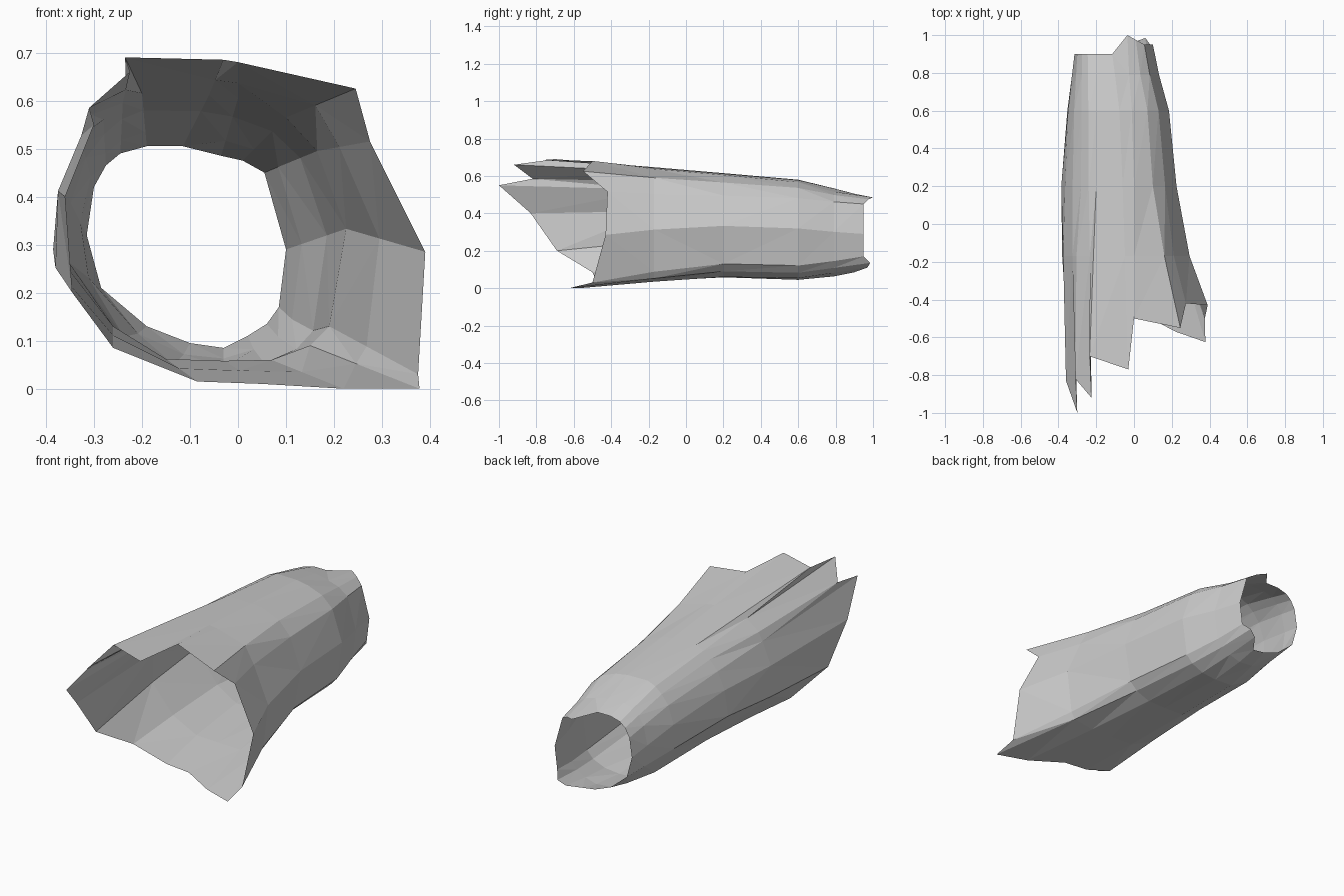
import bpy
import bmesh
from mathutils import Vector

if "Cube" in bpy.data.objects:
    bpy.data.objects.remove(bpy.data.objects["Cube"])

# Torn front lip (x, y, z), clockwise seen from the front, starting at the top left
lip = [(-.235, -.70, .69), (-.03, -.77, .685), (0, -.50, .68), (.245, -.55, .625),
       (.275, -.42, .515), (.39, -.43, .285), (.375, -.50, .03), (.378, -.625, 0),
       (.22, -.57, 0), (.05, -.48, .01), (-.085, -.47, .015), (-.26, -.50, .085),
       (-.345, -.69, .20), (-.36, -.83, .40), (-.30, -1.0, .55), (-.31, -.82, .585),
       (-.225, -.92, .66)]

# Cross-section (x, z) at mid length, same order
middle = [(-.20, .615), (-.06, .612), (0, .605), (.10, .565), (.165, .495), (.225, .333),
          (.19, .13), (.15, .09), (.07, .06), (-.03, .058), (-.15, .062), (-.26, .13),
          (-.385, .29), (-.365, .42), (-.325, .51), (-.28, .56), (-.24, .595)]

# Narrow back rim (x, z), same order
rim = [(-.19, .505), (-.115, .505), (-.035, .485), (.01, .475), (.055, .45), (.10, .29),
       (.085, .17), (.06, .135), (.02, .11), (-.03, .085), (-.10, .095), (-.19, .13),
       (-.285, .21), (-.315, .32), (-.30, .42), (-.275, .465), (-.245, .49)]
rim_tips = {2: 1.0, 3: .975, 7: .985, 8: .97}   # ragged strands on the back rim


def column(i):
    """One lengthwise strip of points, from the front lip to the back rim."""
    front = Vector(lip[i])
    mid = Vector((middle[i][0], .2, middle[i][1]))
    end_y = rim_tips.get(i, .95 if rim[i][0] > -.03 else .90)
    back = Vector((rim[i][0], end_y, rim[i][1]))
    flare = front.lerp(mid, .58)
    flare.y = -.17
    if front.x < -.28:
        flare.x -= .012
    belly = mid.lerp(back, .32)
    belly.y = .6
    neck = mid.lerp(back, .74)
    neck.y = .79
    if mid.z < .14:              # the underside sags slightly towards the back
        belly.z -= .022
        neck.z -= .015
    return [front, flare, mid, belly, neck, back]


# Hollow shell: an open, tapered, faceted tube
bm = bmesh.new()
strips = [[bm.verts.new(p) for p in column(i)] for i in range(len(lip))]
for i, a in enumerate(strips):
    b = strips[(i + 1) % len(strips)]
    for j in range(len(a) - 1):
        bm.faces.new((a[j], a[j + 1], b[j + 1], b[j]))
bmesh.ops.triangulate(bm, faces=bm.faces[:])
bmesh.ops.recalc_face_normals(bm, faces=bm.faces[:])
mesh = bpy.data.meshes.new("hollow_log_shell")
bm.to_mesh(mesh)
bm.free()
shell = bpy.data.objects.new("hollow_log_shell", mesh)
bpy.context.collection.objects.link(shell)
